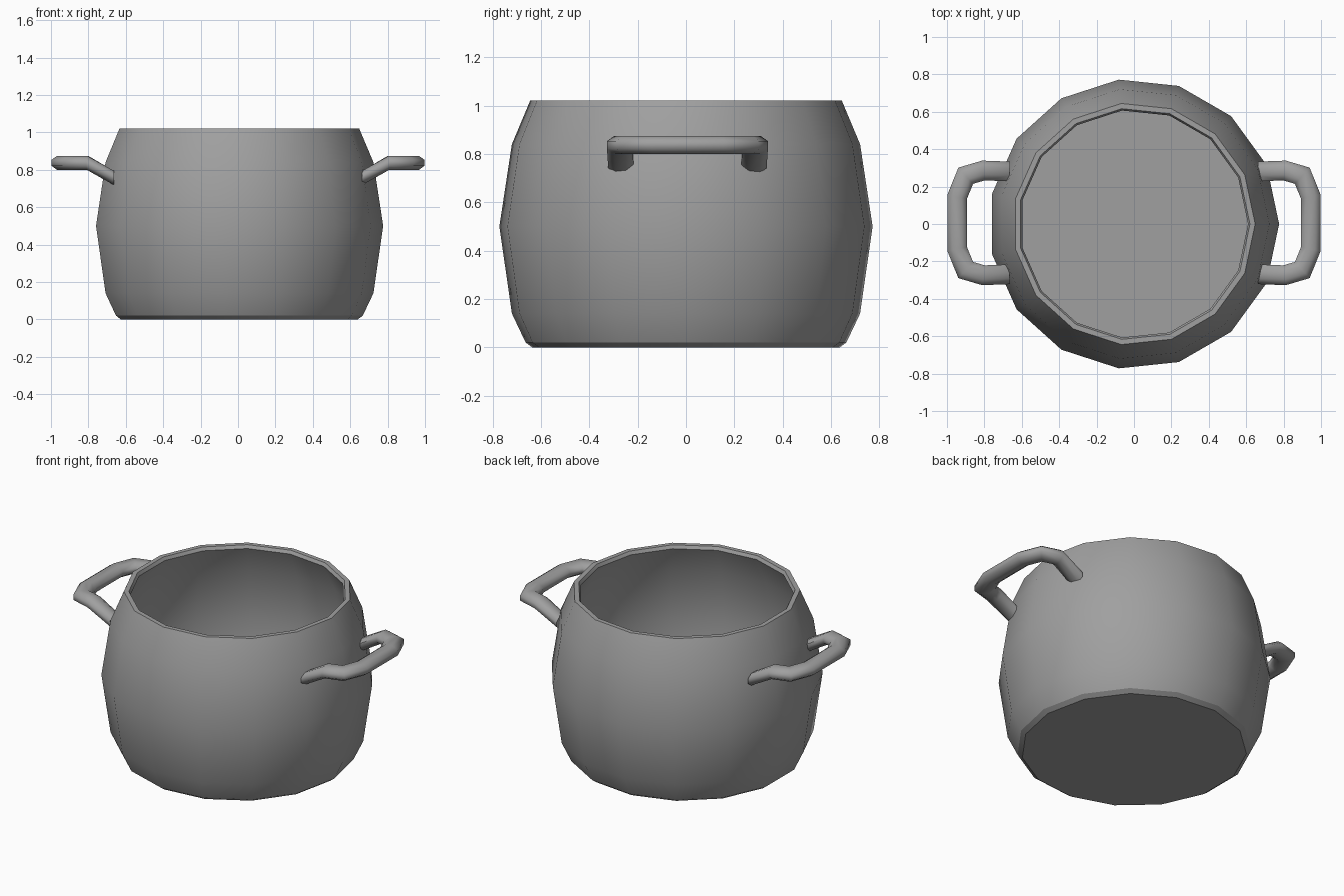
import bpy, bmesh
from math import radians, sin, cos, tau
from mathutils import Vector

cube = bpy.data.objects.get("Cube")
if cube:
    bpy.data.objects.remove(cube, do_unlink=True)

# Single metal colour
metal = bpy.data.materials.new("grey_metal")
metal.use_nodes = True
grey = (0.35, 0.35, 0.35, 1)
metal.diffuse_color = grey
metal.node_tree.nodes["Principled BSDF"].inputs["Base Color"].default_value = grey


def skin(name, rings, smooth_angle):
    """Join closed rings of points into a capped tube."""
    bm = bmesh.new()
    loops = [[bm.verts.new(p) for p in ring] for ring in rings]
    n = len(loops[0])
    for a, b in zip(loops, loops[1:]):
        for i in range(n):
            j = (i + 1) % n
            bm.faces.new((a[i], a[j], b[j], b[i]))
    bm.faces.new(loops[0])
    bm.faces.new(loops[-1])
    bmesh.ops.recalc_face_normals(bm, faces=bm.faces)
    mesh = bpy.data.meshes.new(name)
    bm.to_mesh(mesh)
    bm.free()
    mesh.materials.append(metal)
    obj = bpy.data.objects.new(name, mesh)
    bpy.context.collection.objects.link(obj)
    bpy.ops.object.select_all(action="DESELECT")
    obj.select_set(True)
    bpy.context.view_layer.objects.active = obj
    bpy.ops.object.shade_smooth_by_angle(angle=radians(smooth_angle))
    return obj


# Pot body: (radius, height) from the base, up the outside, down the inside
SIDES = 15
profile = [
    (0.64, 0), (0.667, 0.02), (0.724, 0.14), (0.776, 0.50), (0.724, 0.84),
    (0.648, 1.02), (0.62, 1.02), (0.61, 1.0),
    (0.69, 0.83), (0.74, 0.50), (0.69, 0.15), (0.64, 0.04),
]
skin("pot_body", [[(r * cos(tau * i / SIDES), r * sin(tau * i / SIDES), z)
                   for i in range(SIDES)] for r, z in profile], 25.5)

# Handle centre line: half of the loop, reflected to the other side
half = [(0.665, 0.275, 0.757), (0.805, 0.28, 0.837),
        (0.90, 0.252, 0.837), (0.945, 0.14, 0.837)]
path = [Vector(p) for p in half + [(x, -y, z) for x, y, z in reversed(half)]]


def handle(name, side):
    rings = []
    for k, p in enumerate(path):
        before = (p - path[max(k - 1, 0)]).to_2d().normalized()
        after = (path[min(k + 1, len(path) - 1)] - p).to_2d().normalized()
        along = (before + after).normalized()
        miter = along.dot(after if after.length else before)
        across = Vector((-along.y, along.x, 0)) / miter
        ring = []
        for i in range(8):
            a = tau * (i + 0.5) / 8
            q = p + across * 0.057 * cos(a) + Vector((0, 0, 0.041 * sin(a)))
            ring.append((side * q.x, q.y + 0.006, q.z))
        rings.append(ring)
    skin(name, rings, 60)


handle("left_handle", 1)
handle("right_handle", -1)
